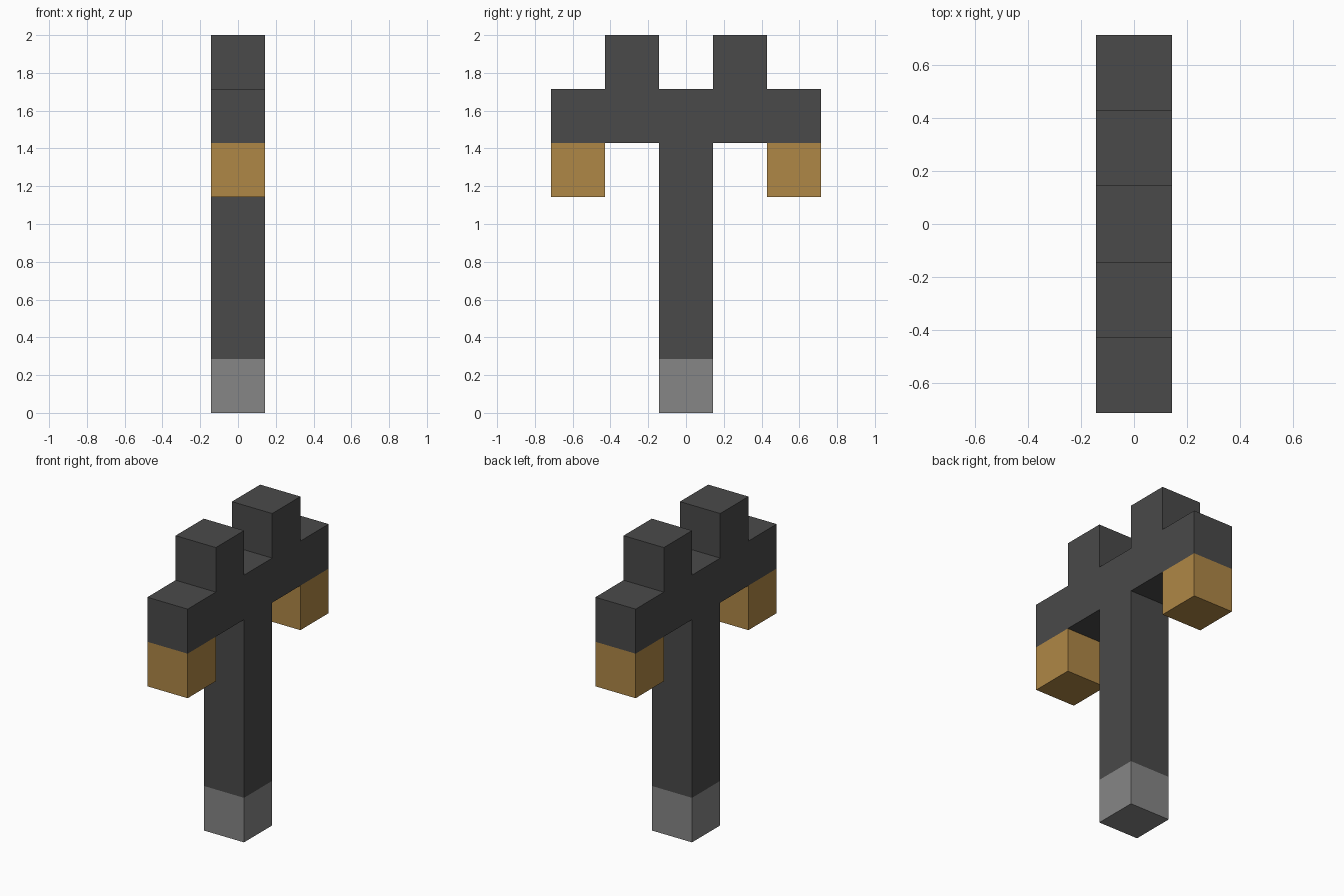
import bpy
import bmesh

U = 2 / 7  # one block

cube = bpy.data.objects.get("Cube")
if cube:
    bpy.data.objects.remove(cube, do_unlink=True)


def material(name, rgb):
    mat = bpy.data.materials.new(name)
    mat.use_nodes = True
    mat.diffuse_color = (*rgb, 1)
    mat.node_tree.nodes["Principled BSDF"].inputs["Base Color"].default_value = (*rgb, 1)
    return mat


charcoal = material("charcoal", (0.068, 0.068, 0.068))
stone = material("stone grey", (0.238, 0.238, 0.238))
amber = material("amber", (0.429, 0.242, 0.061))


def extrude_outline(name, outline, mat):
    """Extrude a (y, z) outline, given in blocks, one block wide along x."""
    bm = bmesh.new()
    face = bm.faces.new([bm.verts.new((-U / 2, y * U, z * U)) for y, z in outline])
    grown = bmesh.ops.extrude_face_region(bm, geom=[face])
    verts = [v for v in grown["geom"] if isinstance(v, bmesh.types.BMVert)]
    bmesh.ops.translate(bm, vec=(U, 0, 0), verts=verts)
    bmesh.ops.recalc_face_normals(bm, faces=bm.faces)
    mesh = bpy.data.meshes.new(name)
    bm.to_mesh(mesh)
    bm.free()
    mesh.materials.append(mat)
    obj = bpy.data.objects.new(name, mesh)
    bpy.context.collection.objects.link(obj)
    return obj


def block(name, y, z, mat):
    return extrude_outline(
        name, [(y - .5, z), (y + .5, z), (y + .5, z + 1), (y - .5, z + 1)], mat)


# Post, crossarm and two upright prongs as one outline, mirrored front to back
half = [(.5, 1), (.5, 5), (2.5, 5), (2.5, 6), (1.5, 6), (1.5, 7), (.5, 7), (.5, 6)]
extrude_outline("post_and_crossarm", half + [(-y, z) for y, z in reversed(half)], charcoal)

# Foot of the post
block("base", 0, 0, stone)

# Blocks hanging under the ends of the crossarm
for side, y in (("front", -2), ("back", 2)):
    block(side + "_lamp", y, 4, amber)
